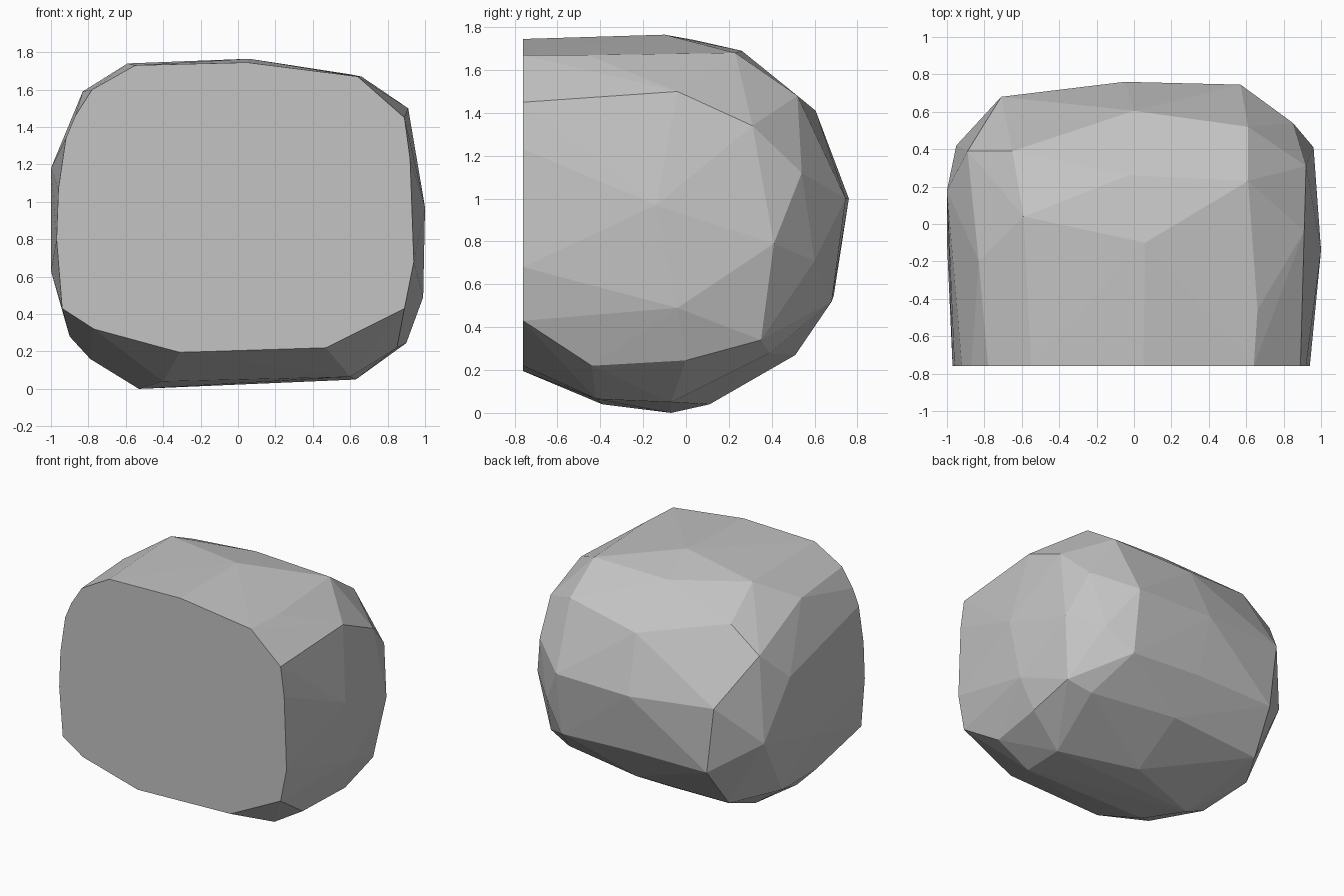
import bpy, bmesh, math

# outline of the flat cut face (x, z)
CUT_Y = -0.76
cut_outline = [
    (-0.78, 1.60), (-0.55, 1.73), (0.05, 1.745), (0.64, 1.67), (0.89, 1.45),
    (0.92, 1.23), (0.94, 0.68), (0.89, 0.43), (0.47, 0.22), (-0.31, 0.195),
    (-0.77, 0.32), (-0.94, 0.43), (-0.97, 0.80), (-0.96, 1.07),
    (-0.92, 1.34), (-0.87, 1.46)]

# corners of the chipped stone, grouped by side
top = [(0.06, -0.10, 1.765), (-0.03, 0.26, 1.69), (-0.59, 0.04, 1.74),
       (0.61, 0.23, 1.68), (0.66, -0.46, 1.67), (-0.83, -0.20, 1.59)]
back = [(0.61, 0.52, 1.48), (0.0, 0.605, 1.41), (-0.65, 0.39, 1.57),
        (-0.05, 0.76, 1.0), (0.57, 0.745, 1.0), (-0.71, 0.68, 1.05),
        (-0.65, 0.68, 0.55), (0.0, 0.69, 0.55), (0.57, 0.68, 0.52),
        (-0.69, 0.47, 0.25), (0.06, 0.51, 0.27), (0.71, 0.39, 0.28)]
right = [(0.91, -0.04, 1.50), (0.92, 0.31, 1.34), (1.0, -0.14, 0.97),
         (0.96, 0.41, 0.79), (0.85, 0.54, 1.12), (0.75, 0.60, 0.71),
         (0.89, 0.35, 0.34), (0.90, 0.0, 0.245), (0.99, -0.04, 0.49),
         (0.85, -0.44, 0.22)]
left = [(-0.89, 0.39, 1.39), (-1.0, 0.18, 1.18), (-0.95, 0.42, 0.75),
        (-1.0, -0.10, 0.63), (-0.90, 0.13, 0.28), (-0.90, -0.28, 0.28)]
bottom = [(-0.53, -0.07, 0.0), (0.63, -0.07, 0.05), (0.05, 0.11, 0.04),
          (-0.40, -0.39, 0.04), (0.60, -0.42, 0.065), (-0.79, -0.20, 0.16)]

# boulder: faceted hull around all corners
bm = bmesh.new()
for x, z in cut_outline:
    bm.verts.new((x, CUT_Y, z))
for side in (top, back, right, left, bottom):
    for p in side:
        bm.verts.new(p)
hull = bmesh.ops.convex_hull(bm, input=bm.verts[:])
loose = {g for g in hull["geom_interior"] + hull["geom_unused"]
         if isinstance(g, bmesh.types.BMVert)}
bmesh.ops.delete(bm, geom=list(loose), context='VERTS')
# merge the cut face into one flat polygon
bmesh.ops.dissolve_limit(bm, angle_limit=math.radians(1), verts=bm.verts[:], edges=bm.edges[:])
bmesh.ops.recalc_face_normals(bm, faces=bm.faces[:])

mesh = bpy.data.meshes.new("boulder")
bm.to_mesh(mesh)
bm.free()

stone = bpy.data.materials.new("stone_grey")
stone.diffuse_color = (0.55, 0.55, 0.55, 1)
mesh.materials.append(stone)
boulder = bpy.data.objects.new("boulder", mesh)
bpy.context.collection.objects.link(boulder)
